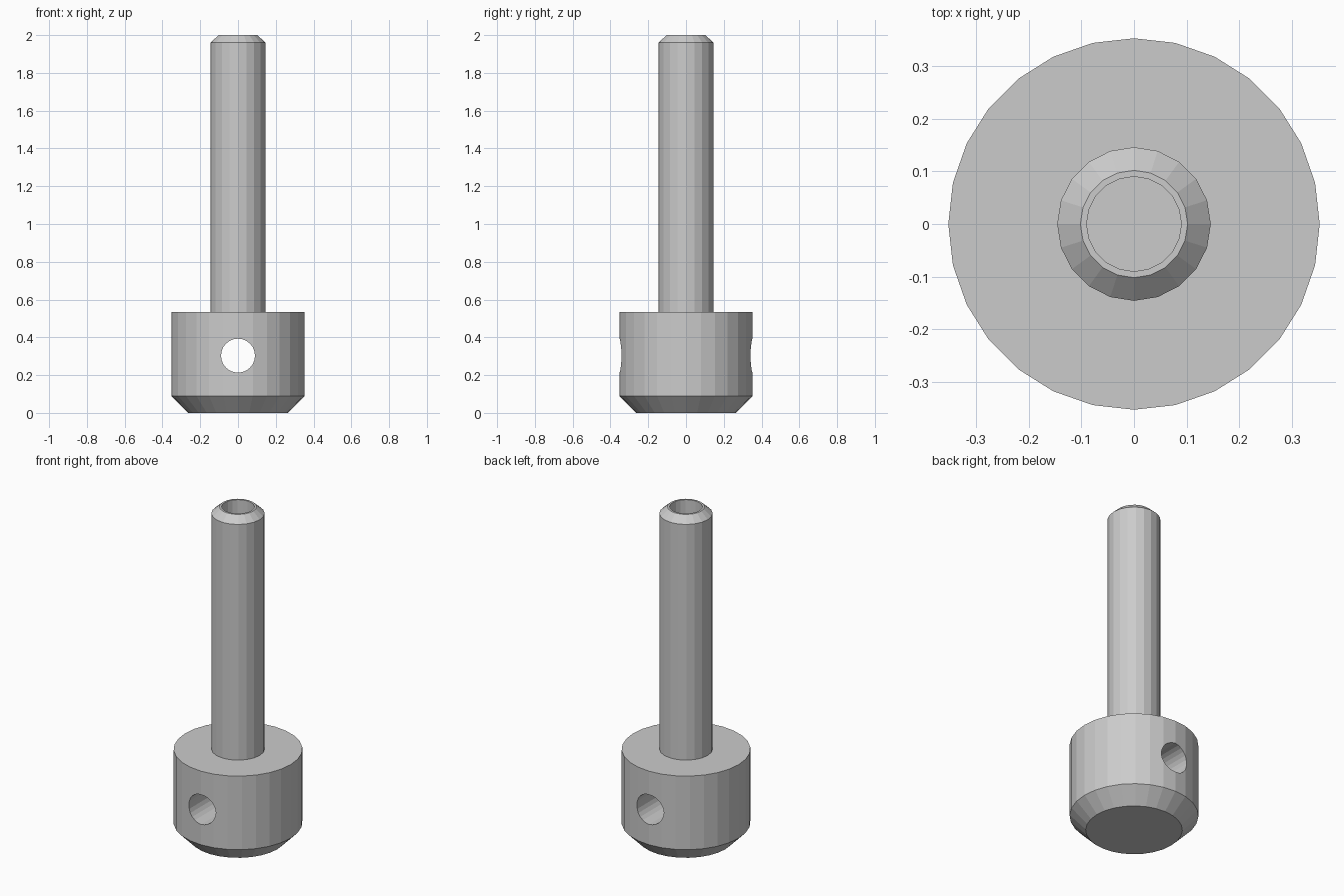
import bpy
import bmesh
from math import cos, sin, pi

default = bpy.data.objects.get("Cube")
if default:
    bpy.data.objects.remove(default, do_unlink=True)

GREY = (0.6, 0.6, 0.6, 1)
steel = bpy.data.materials.new("grey_metal")
steel.use_nodes = True
steel.diffuse_color = GREY
steel.node_tree.nodes["Principled BSDF"].inputs["Base Color"].default_value = GREY


def lathe(name, profile, sides):
    """Revolve (radius, height) points about z and cap both ends."""
    bm = bmesh.new()
    rings = [[bm.verts.new((r * cos(2 * pi * i / sides), r * sin(2 * pi * i / sides), z))
              for i in range(sides)] for r, z in profile]
    for low, high in zip(rings, rings[1:]):
        for i in range(sides):
            j = (i + 1) % sides
            bm.faces.new((low[i], low[j], high[j], high[i]))
    bm.faces.new(rings[0][::-1])
    bm.faces.new(rings[-1])
    bmesh.ops.recalc_face_normals(bm, faces=bm.faces)
    mesh = bpy.data.meshes.new(name)
    bm.to_mesh(mesh)
    bm.free()
    mesh.materials.append(steel)
    obj = bpy.data.objects.new(name, mesh)
    bpy.context.collection.objects.link(obj)
    return obj


# Chamfered round head
head = lathe("head", [(0.265, 0), (0.353, 0.09), (0.353, 0.535)], 28)

# Shaft with a chamfered tip and a blind bore running down from the top
shaft = lathe("shaft", [(0.146, 0.535), (0.146, 1.96), (0.102, 2),
                        (0.09, 2), (0.09, 0.6)], 20)

# Cross hole through the head, front to back
cutter = lathe("cross_hole_cutter", [(0.09, -0.5), (0.09, 0.5)], 24)
cutter.rotation_euler.x = pi / 2
cutter.location.z = 0.303
cutter.hide_render = True
cut = head.modifiers.new("cross_hole", 'BOOLEAN')
cut.operation = 'DIFFERENCE'
cut.solver = 'EXACT'
cut.object = cutter
bpy.context.view_layer.objects.active = head
bpy.ops.object.modifier_apply(modifier=cut.name)
bpy.data.objects.remove(cutter, do_unlink=True)
